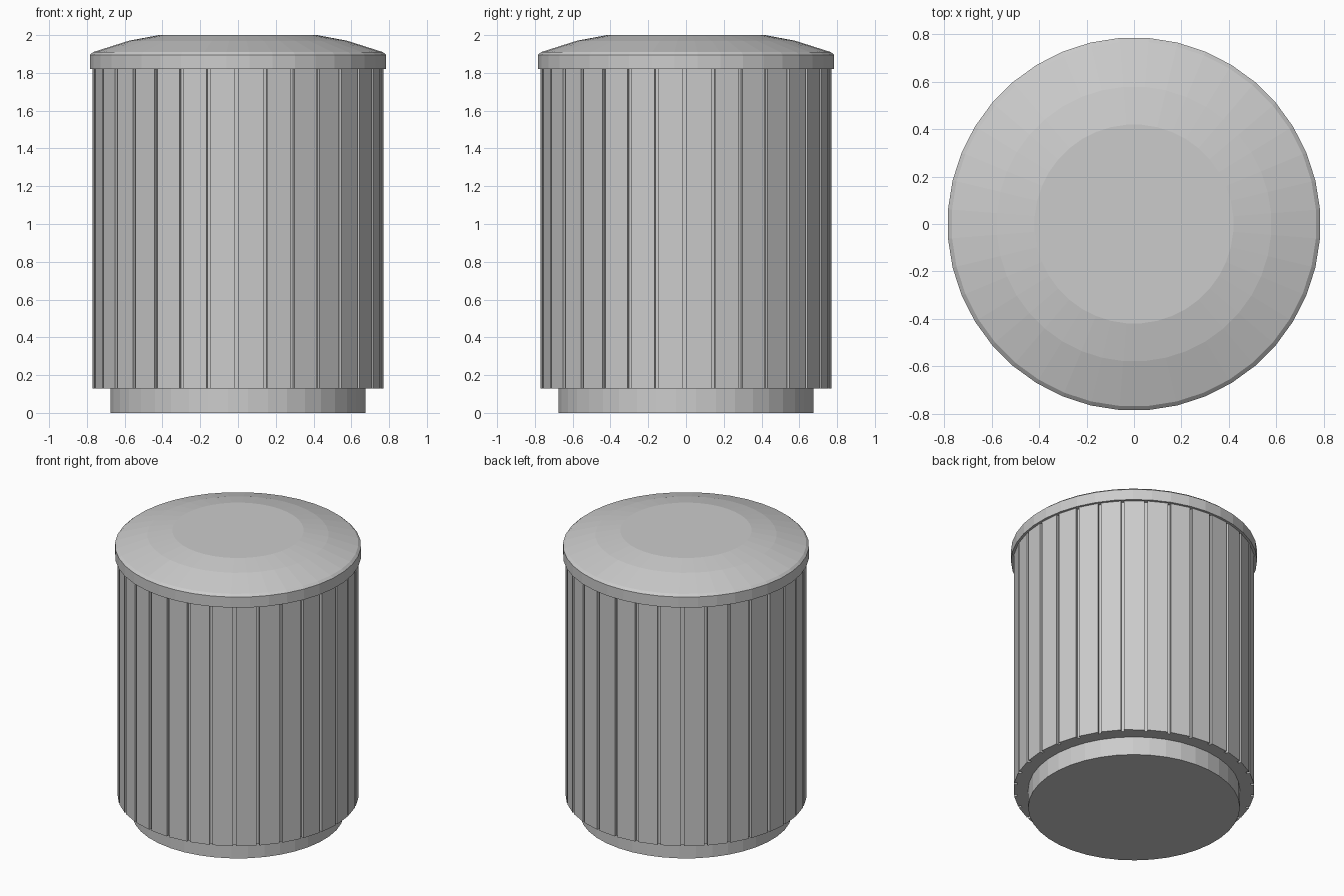
import bpy, bmesh
from math import sin, cos, pi

cube = bpy.data.objects.get("Cube")
if cube:
    bpy.data.objects.remove(cube)

# Single material
grey = bpy.data.materials.new("plain grey")
grey.use_nodes = True
colour = (0.6, 0.6, 0.6, 1)
grey.diffuse_color = colour
grey.node_tree.nodes["Principled BSDF"].inputs["Base Color"].default_value = colour


def ring(bm, points, z):
    return [bm.verts.new((r * cos(a), r * sin(a), z)) for r, a in points]


def loft(name, rings):
    """Skin a stack of (outline, height) rings and cap both ends."""
    bm = bmesh.new()
    loops = [ring(bm, points, z) for points, z in rings]
    for low, high in zip(loops, loops[1:]):
        for i in range(len(low)):
            j = (i + 1) % len(low)
            bm.faces.new((low[i], low[j], high[j], high[i]))
    bm.faces.new(loops[0][::-1])
    bm.faces.new(loops[-1])
    bmesh.ops.recalc_face_normals(bm, faces=bm.faces)
    mesh = bpy.data.meshes.new(name)
    bm.to_mesh(mesh)
    bm.free()
    mesh.materials.append(grey)
    obj = bpy.data.objects.new(name, mesh)
    bpy.context.collection.objects.link(obj)
    return obj


def circle(radius, sides=40):
    return [(radius, (i + 0.5) * 2 * pi / sides) for i in range(sides)]


# Recessed foot
loft("base", [(circle(0.677), 0), (circle(0.677), 0.14)])

# Slatted body: flat staves separated by narrow grooves
STAVES, GROOVE, OUTER, INNER = 32, 0.013, 0.771, 0.75
outline = []
for i in range(STAVES):
    a = i * 2 * pi / STAVES - 0.008
    b = a + 2 * pi / STAVES
    outline += [(INNER, a + GROOVE), (OUTER, a + GROOVE),
                (OUTER, b - GROOVE), (INNER, b - GROOVE)]
loft("slatted_body", [(outline, 0.13), (outline, 1.83)])

# Shallow domed lid with an upright rim
profile = [(0.787, 1.82), (0.787, 1.895), (0.77, 1.91),
           (0.58, 1.97), (0.42, 2.0)]
loft("domed_lid", [(circle(r), z) for r, z in profile])
